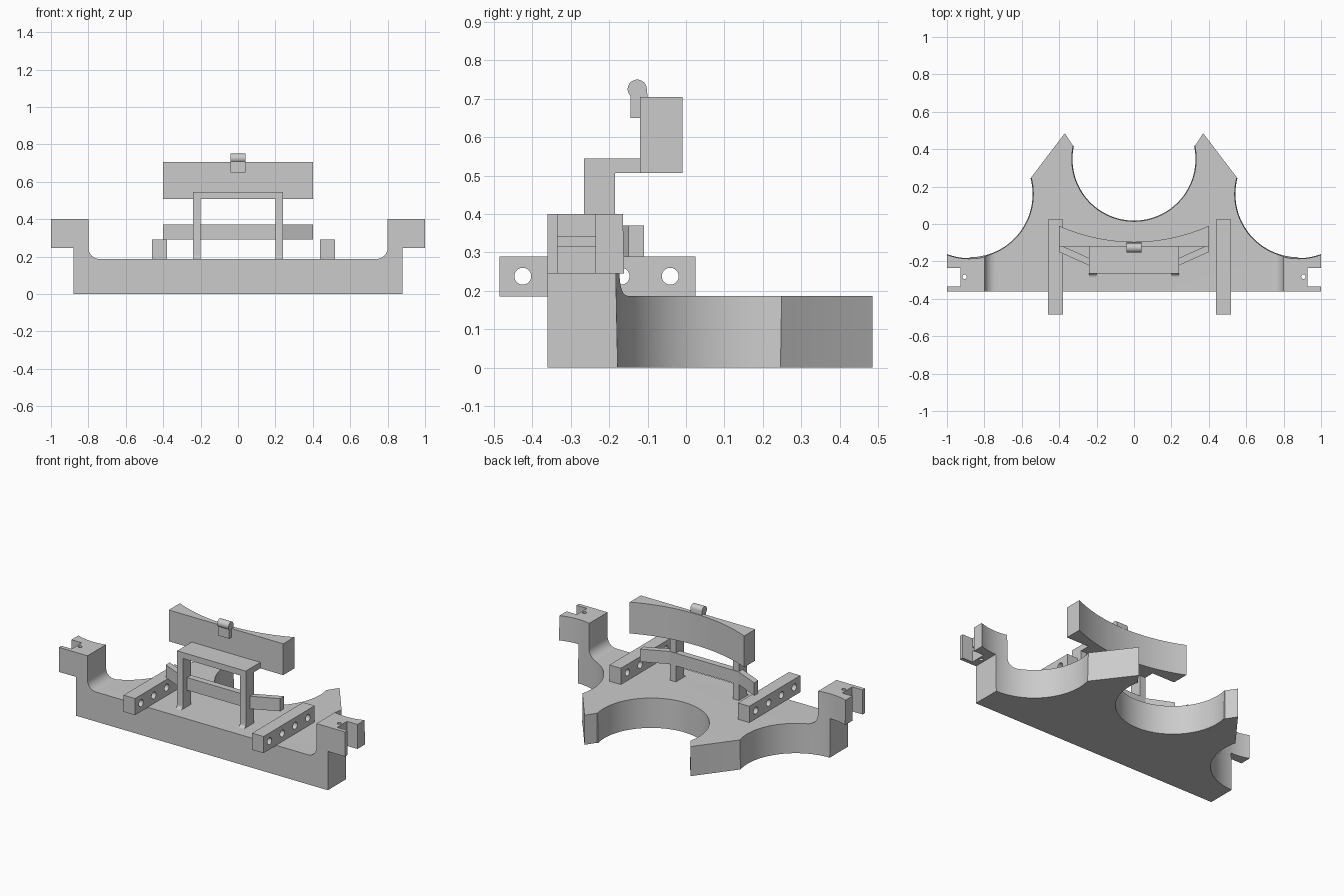
import bpy, bmesh, math
from mathutils import Vector

old = bpy.data.objects.get("Cube")
if old:
    bpy.data.objects.remove(old, do_unlink=True)

GREY = (0.6, 0.6, 0.6, 1)
mat = bpy.data.materials.new("light grey")
mat.use_nodes = True
mat.diffuse_color = GREY
mat.node_tree.nodes["Principled BSDF"].inputs["Base Color"].default_value = GREY


def add(name, bm):
    bmesh.ops.recalc_face_normals(bm, faces=bm.faces)
    me = bpy.data.meshes.new(name)
    bm.to_mesh(me)
    bm.free()
    me.materials.append(mat)
    ob = bpy.data.objects.new(name, me)
    bpy.context.collection.objects.link(ob)
    return ob


def prism(name, pts, axis, lo, hi):
    """Extrude a 2D outline along an axis (x: pts are y,z; y: x,z; z: x,y)."""
    i = "xyz".index(axis)
    bm = bmesh.new()
    verts = []
    for a, b in pts:
        co = [a, b]
        co.insert(i, lo)
        verts.append(bm.verts.new(co))
    face = bm.faces.new(verts)
    ext = bmesh.ops.extrude_face_region(bm, geom=[face])["geom"]
    step = Vector((0, 0, 0))
    step[i] = hi - lo
    bmesh.ops.translate(bm, vec=step, verts=[g for g in ext if isinstance(g, bmesh.types.BMVert)])
    return add(name, bm)


def box(name, x, y, z):
    return prism(name, [(x[0], y[0]), (x[1], y[0]), (x[1], y[1]), (x[0], y[1])], "z", *z)


def arc(cx, cy, r, a0, a1, n):
    return [(cx + r * math.cos(math.radians(a0 + (a1 - a0) * k / n)),
             cy + r * math.sin(math.radians(a0 + (a1 - a0) * k / n))) for k in range(n + 1)]


def mirrored(half):
    return half + [(-x, y) for x, y in reversed(half) if abs(x) > 1e-6]


def cone(x, y, r_low, r_high, z0, z1):
    bm = bmesh.new()
    bmesh.ops.create_cone(bm, cap_ends=True, segments=96, radius1=r_low, radius2=r_high, depth=z1 - z0)
    bmesh.ops.translate(bm, vec=(x, y, (z0 + z1) / 2), verts=bm.verts)
    return add("cutter", bm)


def carve(ob, cutter, op="DIFFERENCE"):
    cutter.hide_render = True
    mod = ob.modifiers.new("cut", "BOOLEAN")
    mod.operation, mod.solver, mod.object = op, "EXACT", cutter
    bpy.context.view_layer.objects.active = ob
    bpy.ops.object.modifier_apply(modifier=mod.name)
    bpy.data.objects.remove(cutter, do_unlink=True)


def smooth(ob):
    bpy.ops.object.select_all(action="DESELECT")
    ob.select_set(True)
    bpy.context.view_layer.objects.active = ob
    bpy.ops.object.shade_smooth_by_angle(angle=math.radians(30))


# Base plate with raised end posts, trimmed to its plan outline
front = [(0.88, 0), (0.88, 0.245), (1, 0.245), (1, 0.4), (0.8, 0.4)]
front += arc(0.74, 0.247, 0.06, 0, -90, 12)
base = prism("base_plate", mirrored(front), "y", -0.36, 0.6)
plan = [(1.1, -0.5), (1.1, 0), (0.7, 0.1), (0.549, 0.25), (0.37, 0.485), (0.327, 0.42), (0, 0.3)]
carve(base, prism("cutter", mirrored(plan), "z", -0.1, 0.6), "INTERSECT")

# Round recesses, slightly wider at the top
carve(base, cone(0, 0.347, 0.327, 0.339, -0.1, 0.5))
for s in (-1, 1):
    carve(base, cone(s * 0.88, 0.16, 0.336, 0.348, -0.1, 0.5))
    # End post notch, thin slot and pin hole
    for inner, z in ((0.927, (0.2, 0.5)), (0.885, (0.315, 0.34))):
        carve(base, box("cutter", sorted((s * inner, s * 1.1)), (-0.335, -0.235), z))
    carve(base, cone(s * 0.906, -0.282, 0.012, 0.012, 0.2, 0.5))
smooth(base)

# Drilled side rails
for name, x0 in (("right_rail", -0.46), ("left_rail", 0.438)):
    rail = box(name, (x0, x0 + 0.08), (-0.485, 0.025), (0.185, 0.29))
    for k in range(4):
        hole = arc(-0.425 + 0.128 * k, 0.238, 0.022, 0, 345, 23)
        carve(rail, prism("cutter", hole, "x", x0 - 0.1, x0 + 0.2))
    smooth(rail)

# Upright legs with a flared foot
foot = arc(-0.285, 0.207, 0.02, -90, 0, 6)
leg = [(-0.185, 0.18), (-0.285, 0.18)] + foot + [(-0.265, 0.51), (-0.185, 0.51)]
for name, x0 in (("right_leg", -0.24), ("left_leg", 0.2)):
    smooth(prism(name, leg, "x", x0, x0 + 0.04))

# Top shelf joining the legs to the upper pad
box("top_shelf", (-0.24, 0.24), (-0.265, -0.105), (0.507, 0.545))

# Lower cross bar with ends angled back
bar = [(0.24, -0.222), (0.4, -0.15), (0.4, -0.11), (0.24, -0.182)]
prism("cross_bar", mirrored(bar), "z", 0.29, 0.37)

# Upper pad with a concave back
R = 0.98
half_angle = math.degrees(math.asin(0.4 / R))
curve = arc(0, R - 0.095, R, -90 + half_angle, -90 - half_angle, 32)
smooth(prism("upper_pad", [(-0.4, -0.12), (0.4, -0.12)] + curve, "z", 0.507, 0.705))

# Rounded clip on the pad
clip = [(-0.145, 0.65), (-0.115, 0.65), (-0.115, 0.704), (-0.1, 0.704)]
clip += arc(-0.127, 0.725, 0.025, 0, 225, 20)
smooth(prism("clip", clip, "x", -0.04, 0.04))
